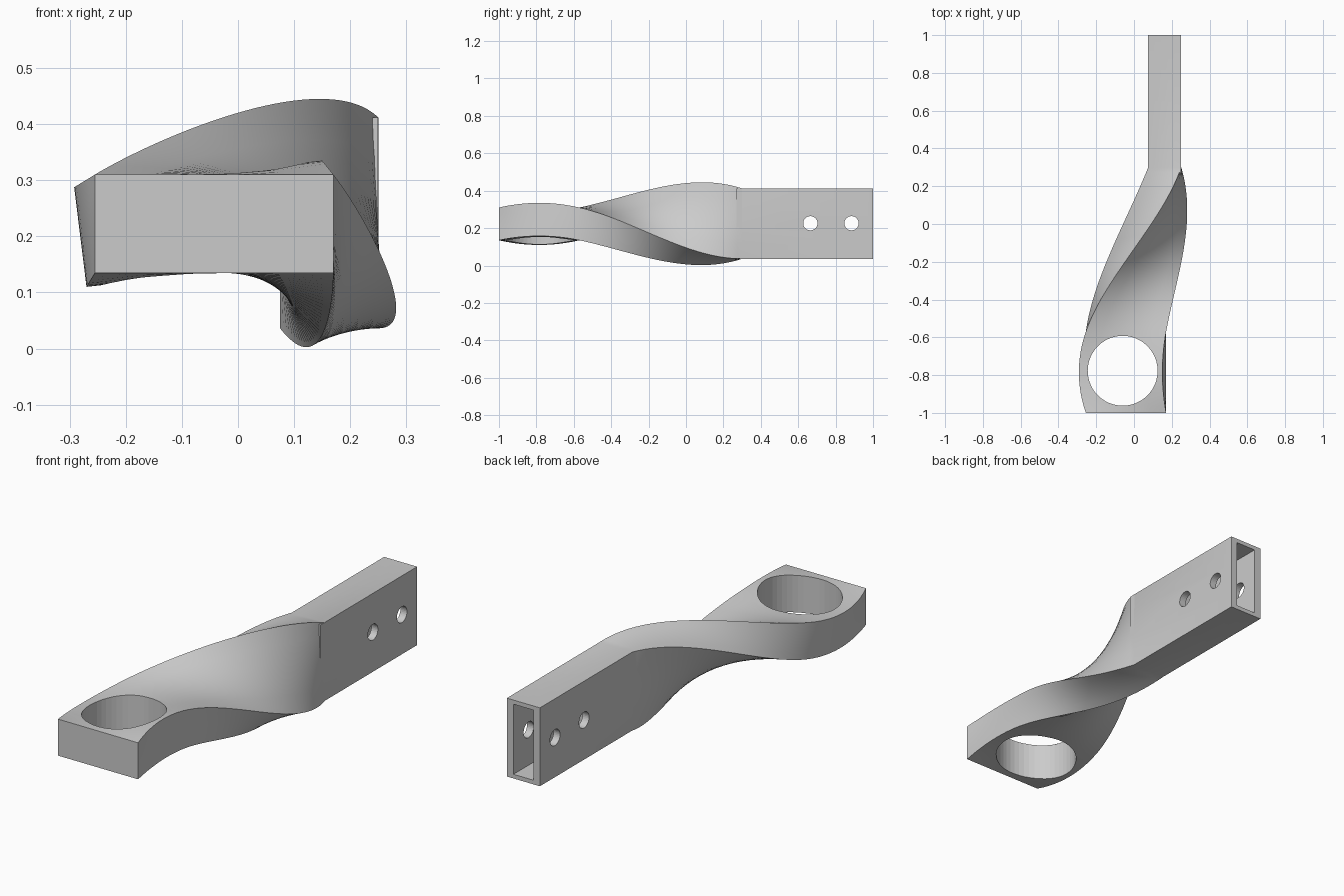
import bpy, bmesh, math

if "Cube" in bpy.data.objects:
    bpy.data.objects.remove(bpy.data.objects["Cube"])

# Corner paths (x, z): front corner, bulge of the front pad, end corner, end slope
CORNERS = [
    ((-0.255, 0.31), (-0.037, -0.0225), (0.25, 0.412), (0.34, -0.33)),
    ((0.17, 0.31), (-0.02, 0.025), (0.25, 0.036), (-0.30, 0.0)),
    ((0.17, 0.135), (0.0, 0.023), (0.075, 0.036), (-0.26, 0.33)),
    ((-0.255, 0.135), (-0.015, -0.025), (0.075, 0.412), (0.40, 0.0)),
]
Y0, Y1, Y2 = -1.0, -0.57, 0.3


def corner(c, y):
    a, dip, b, n = c
    out = []
    for i in range(2):
        if y <= Y1:
            u = (y - Y0) / (Y1 - Y0)
            out.append(a[i] + 4 * dip[i] * u * (1 - u))
        else:
            L = Y2 - Y1
            u = (y - Y1) / L
            m = -4 * dip[i] / (Y1 - Y0)
            h = u * u * (3 - 2 * u)
            out.append(a[i] + (b[i] - a[i]) * h
                       + L * m * (u ** 3 - 2 * u * u + u)
                       + L * n[i] * (u ** 3 - u * u))
    return out


def section(y, k=5):
    p = [corner(c, y) for c in CORNERS]
    pts = []
    for i in range(4):
        q = p[(i + 1) % 4]
        for j in range(k):
            t = j / k
            pts.append((p[i][0] * (1 - t) + q[0] * t, y, p[i][1] * (1 - t) + q[1] * t))
    return pts


def finish(bm, name):
    bmesh.ops.recalc_face_normals(bm, faces=bm.faces[:])
    me = bpy.data.meshes.new(name)
    bm.to_mesh(me)
    bm.free()
    ob = bpy.data.objects.new(name, me)
    bpy.context.collection.objects.link(ob)
    return ob


def box(name, lo, hi):
    bm = bmesh.new()
    bmesh.ops.create_cube(bm, size=1)
    for v in bm.verts:
        v.co = [lo[i] if v.co[i] < 0 else hi[i] for i in range(3)]
    return finish(bm, name)


def cylinder(name, r, depth, loc, rot=(0, 0, 0), sides=32):
    bpy.ops.mesh.primitive_cylinder_add(vertices=sides, radius=r, depth=depth, location=loc, rotation=rot)
    ob = bpy.context.object
    ob.name = name
    return ob


def cut(target, tool):
    tool.hide_render = True
    tool.hide_set(True)
    m = target.modifiers.new(tool.name, 'BOOLEAN')
    m.operation, m.solver, m.object = 'DIFFERENCE', 'EXACT', tool


# Twisted arm with flat pad, continuing into the straight socket
ys = [Y0 + (Y1 - Y0) * i / 12 for i in range(12)]
ys += [Y1 + (Y2 - Y1) * i / 36 for i in range(37)]
bm = bmesh.new()
rings = [[bm.verts.new(p) for p in section(y)] for y in ys]
rings.append([bm.verts.new((v.co.x, 1.0, v.co.z)) for v in rings[-1]])
for a, b in zip(rings, rings[1:]):
    for i in range(len(a)):
        j = (i + 1) % len(a)
        bm.faces.new((a[i], a[j], b[j], b[i]))
bm.faces.new(rings[0])
bm.faces.new(rings[-1])
arm = finish(bm, "twisted_arm")

# Large ring hole, rectangular socket and cross bolt holes
cut(arm, cylinder("ring_hole_cutter", 0.185, 1.0, (-0.06, -0.777, 0.22), sides=48))
cut(arm, box("socket_cutter", (0.11, 0.55, 0.056), (0.215, 1.1, 0.392)))
for i, y in enumerate((0.665, 0.885)):
    cut(arm, cylinder(f"bolt_hole_cutter_{i}", 0.038, 0.6, (0.16, y, 0.226), (0, math.pi / 2, 0)))

# Small shoulder where the socket meets the twist
box("socket_shoulder", (0.17, 0.27, 0.19), (0.2499, 0.34, 0.4115))

# Smooth twist with crisp edges
bpy.ops.object.select_all(action='DESELECT')
arm.select_set(True)
bpy.context.view_layer.objects.active = arm
bpy.ops.object.shade_smooth_by_angle(angle=math.radians(25))
